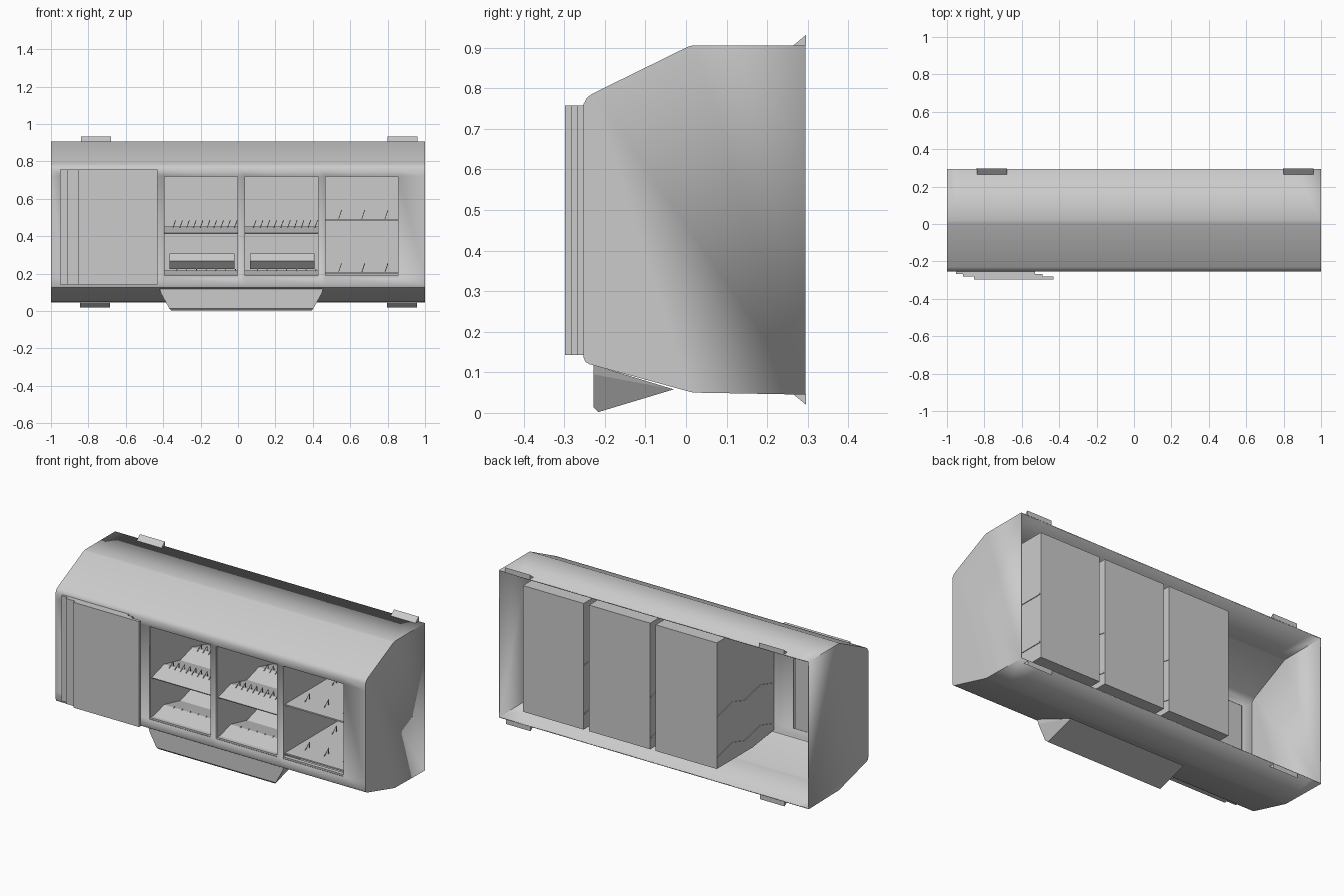
import bpy, bmesh

if "Cube" in bpy.data.objects:
    bpy.data.objects.remove(bpy.data.objects["Cube"])


def make_object(name, verts, faces, thickness=0.0, smooth=False):
    mesh = bpy.data.meshes.new(name)
    bm = bmesh.new()
    vs = [bm.verts.new(v) for v in verts]
    for f in faces:
        bm.faces.new([vs[i] for i in f])
    bmesh.ops.recalc_face_normals(bm, faces=bm.faces)
    loose = [v for v in bm.verts if not v.link_faces]
    bmesh.ops.delete(bm, geom=loose, context='VERTS')
    bm.to_mesh(mesh)
    bm.free()
    ob = bpy.data.objects.new(name, mesh)
    bpy.context.collection.objects.link(ob)
    if thickness:
        mod = ob.modifiers.new("thickness", 'SOLIDIFY')
        mod.thickness = thickness
        mod.offset = -1
    if smooth:
        bpy.context.view_layer.objects.active = ob
        ob.select_set(True)
        bpy.ops.object.shade_smooth_by_angle(angle=0.6)
        ob.select_set(False)
    return ob


def sweep(name, profile, xs, closed=True, caps=True, skip=(), thickness=0.0, smooth=False):
    """Sweep a (y, z) profile through the x stations; skip = (column, segment) holes."""
    n = len(profile)
    verts = [(x, y, z) for x in xs for y, z in profile]
    faces = []
    for c in range(len(xs) - 1):
        for s in range(n if closed else n - 1):
            if (c, s) not in skip:
                t = (s + 1) % n
                faces.append((c * n + s, c * n + t, (c + 1) * n + t, (c + 1) * n + s))
    if caps:
        faces += [tuple(range(n)), tuple(range((len(xs) - 1) * n, len(xs) * n))]
    return make_object(name, verts, faces, thickness, smooth)


def box(name, x0, x1, y0, y1, z0, z1):
    return sweep(name, [(y0, z0), (y1, z0), (y1, z1), (y0, z1)], [x0, x1])


def tines(name, x0, x1, count, rows, height, lean):
    """Rows of leaning wire hoops; rows hold (y, z) of each row."""
    cu = bpy.data.curves.new(name, 'CURVE')
    cu.dimensions = '3D'
    cu.bevel_depth = 0.0025
    cu.bevel_resolution = 0
    cu.use_fill_caps = True
    for y, z in rows:
        for i in range(count):
            x = x0 + (x1 - x0) * (i + 0.5) / count
            sp = cu.splines.new('POLY')
            sp.points.add(2)
            pts = [(x, y - 0.02, z), (x + lean, y, z + height), (x, y + 0.02, z)]
            for p, co in zip(sp.points, pts):
                p.co = (*co, 1)
    ob = bpy.data.objects.new(name, cu)
    bpy.context.collection.objects.link(ob)


BAYS = [(-0.395, 0.0), (0.035, 0.43), (0.465, 0.857)]

# Cabinet shell: open back, door opening and three bay windows in the front
shell_profile = [(0.295, 0.906), (0.018, 0.906), (0.006, 0.903), (-0.23, 0.787), (-0.244, 0.777),
                 (-0.253, 0.76), (-0.253, 0.722), (-0.253, 0.18), (-0.253, 0.138),
                 (-0.248, 0.126), (-0.238, 0.12), (0.006, 0.053), (0.018, 0.05), (0.295, 0.045)]
stations = [-1, -0.93, -0.52] + [x for bay in BAYS for x in bay] + [1]
sweep("cabinet_shell", shell_profile, stations, closed=False,
      skip={(1, 6), (3, 6), (5, 6), (7, 6)}, thickness=0.006, smooth=True)

# Three staggered sliding door panels
for i, (x, y0, y1) in enumerate([(-0.953, -0.266, -0.251), (-0.915, -0.281, -0.266),
                                 (-0.855, -0.298, -0.281)]):
    box(f"sliding_door_{i + 1}", x, x + 0.425, y0, y1, 0.143, 0.758)

# Bay liners: tall boxes behind each window, open at the front
liner = [(-0.248, 0.722), (-0.02, 0.848), (0.28, 0.848), (0.28, 0.112), (-0.05, 0.112), (-0.248, 0.14)]
for i, (a, b) in enumerate(BAYS):
    sweep(f"bay_liner_{i + 1}", liner, [a, b], skip={(0, 5)}, thickness=0.003)


def folded(z, rise):
    return [(-0.235, z), (-0.12, z + rise), (0.03, z), (0.14, z + rise), (0.275, z)]


# Rack bays with folded shelves, tines and a rear block
for i, (a, b) in enumerate(BAYS[:2]):
    for level, z, count in (("upper", 0.418, 10), ("lower", 0.182, 7)):
        sweep(f"{level}_rack_shelf_{i + 1}", folded(z, 0.034), [a - 0.004, b + 0.004],
              closed=False, caps=False, thickness=0.006)
        dz = 0.03 if level == "upper" else 0.005
        tines(f"{level}_rack_tines_{i + 1}", a + 0.03, b, count,
              [(-0.12, z + dz), (0.14, z + dz)], 0.036, 0.013)
    sweep(f"rear_block_{i + 1}", [(0.16, 0.225), (0.12, 0.267), (0.16, 0.308), (0.278, 0.308),
                                  (0.278, 0.225)], [a + 0.03, b - 0.02])
    box(f"bay_sill_{i + 1}", a, b, -0.248, -0.225, 0.176, 0.19)

# Open shelf bay with flat shelves and a few tall tines
a, b = BAYS[2]
for level, z in (("upper", 0.484), ("lower", 0.2)):
    box(f"{level}_flat_shelf", a - 0.004, b + 0.004, -0.235, 0.275, z, z + 0.008)
    tines(f"{level}_flat_shelf_tines", a + 0.01, b - 0.01, 3,
          [(-0.13, z + 0.006), (0.12, z + 0.006)], 0.048, 0.016)
box("flat_shelf_sill", a, b, -0.248, -0.225, 0.176, 0.19)

# Tapered drip tray under the front
cx = 0.018
tray = []
for s in (-1, 1):
    tray += [(cx + s * 0.437, -0.228, 0.118), (cx + s * 0.43, -0.228, 0.095), (cx + s * 0.385, -0.228, 0.014),
             (cx + s * 0.375, -0.216, 0.002), (cx + s * 0.375, -0.03, 0.058)]
faces = [(k, k + 1, k + 6, k + 5) for k in range(4)] + [(0, 1, 4), (1, 2, 3, 4), (5, 6, 9), (6, 7, 8, 9),
                                                       (0, 4, 9, 5)]
make_object("drip_tray", tray, faces)

# Wedge mounting clips along the back rims
for side, x in (("left", -0.84), ("right", 0.8)):
    sweep(f"top_clip_{side}", [(0.264, 0.905), (0.296, 0.932), (0.296, 0.905)], [x, x + 0.16])
    sweep(f"bottom_clip_{side}", [(0.264, 0.046), (0.296, 0.02), (0.296, 0.046)], [x - 0.004, x + 0.156])
